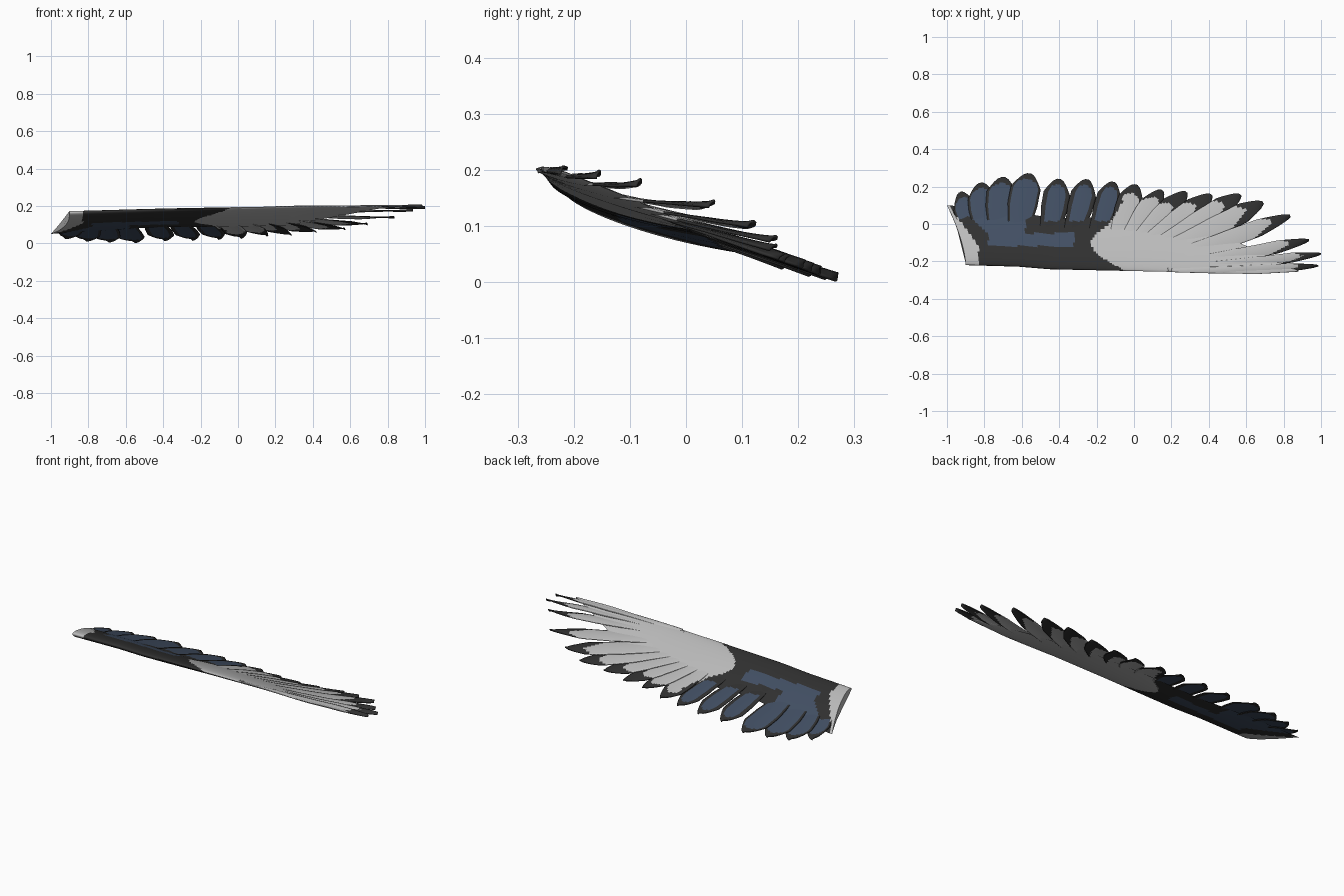
import bpy, bmesh, math
from mathutils import Vector

if "Cube" in bpy.data.objects:
    bpy.data.objects.remove(bpy.data.objects["Cube"])


def material(name, rgb):
    m = bpy.data.materials.new(name)
    m.diffuse_color = (*rgb, 1)
    m.use_nodes = True
    m.node_tree.nodes["Principled BSDF"].inputs["Base Color"].default_value = m.diffuse_color
    return m


MATS = [material("charcoal", (0.03, 0.03, 0.03)),
        material("pale_grey", (0.50, 0.50, 0.50)),
        material("slate_blue", (0.054, 0.078, 0.125))]
DARK, PALE, BLUE = 0, 1, 2


def interp(table, x):
    """Piecewise linear lookup."""
    if x <= table[0][0]:
        return table[0][1]
    for (a, p), (b, q) in zip(table, table[1:]):
        if x <= b:
            return p + (q - p) * (x - a) / (b - a)
    return table[-1][1]


# wing surface: leading edge line, its height, and the backward slope
LEAD_Y = [(-0.9, -0.22), (-0.62, -0.228), (-0.45, -0.242), (0.3, -0.258), (0.65, -0.268), (0.88, -0.255)]
LEAD_Z = [(-0.95, 0.163), (-0.45, 0.178), (0, 0.190), (0.3, 0.196), (0.75, 0.203), (1, 0.2)]
SLOPE = [(-1, 0.35), (-0.5, 0.335), (0, 0.35), (0.28, 0.36), (0.5, 0.32), (0.68, 0.27), (0.83, 0.22), (1, 0.12)]
TRAIL_X = [(-0.9, -1.0), (-0.7, -0.74), (-0.4, -0.42), (0.88, 0.84)]
TRAIL_Y = [(-0.9, 0.10), (-0.7, 0.08), (-0.4, 0.03), (0, 0.04), (0.3, 0.02), (0.6, -0.1), (0.88, -0.235)]
THICK = [(-0.9, 0.024), (-0.3, 0.020), (0.2, 0.013), (0.88, 0.005)]
PALE_EDGE = [(-0.25, -0.05), (-0.17, -0.19), (-0.12, -0.23), (-0.07, -0.225), (0, -0.13), (0.05, -0.1), (0.12, -0.06)]


def height(x, y):
    return interp(LEAD_Z, x) - interp(SLOPE, x) * (y - interp(LEAD_Y, x))


def paint(x, y):
    """Plumage pattern seen from above."""
    if x < -0.83 - 0.75 * max(0, y + 0.12):
        return PALE
    if x > interp(PALE_EDGE, y):
        return PALE
    if x > -0.78 - 1.1 * max(0, y + 0.05):
        if x < -0.32 and -0.118 < y < -0.05:
            return BLUE
        if x < -0.58 and y > -0.118 and y > -0.05 + 0.6 * (x + 0.6):
            return BLUE
    return DARK


def make_object(name, bm, angle):
    bmesh.ops.recalc_face_normals(bm, faces=bm.faces)
    me = bpy.data.meshes.new(name)
    bm.to_mesh(me)
    bm.free()
    for m in MATS:
        me.materials.append(m)
    ob = bpy.data.objects.new(name, me)
    bpy.context.collection.objects.link(ob)
    bpy.ops.object.select_all(action='DESELECT')
    ob.select_set(True)
    bpy.context.view_layer.objects.active = ob
    bpy.ops.object.shade_smooth_by_angle(angle=math.radians(angle))
    return ob


# arm of the wing: a lofted airfoil from root to tip
def wing_arm(stations=150, n=26):
    bm = bmesh.new()
    rings = []
    for i in range(stations + 1):
        xl = -0.9 + 1.78 * i / stations
        xt, yl, yt = interp(TRAIL_X, xl), interp(LEAD_Y, xl), interp(TRAIL_Y, xl)
        ring = []
        for k in range(2 * n):
            w = (n - k) / n                     # 1 trailing, 0 leading, back to -1
            v = abs(w) ** 1.5
            x = xl + (xt - xl) * v ** 1.6
            y = yl + (yt - yl) * v
            h = interp(THICK, xl) * math.sqrt(v) * (1 - v) / 0.385
            ring.append(bm.verts.new((x, y, height(x, y) + math.copysign(h, w))))
        rings.append(ring)
    for a, b in zip(rings, rings[1:]):
        for k in range(2 * n):
            j = (k + 1) % (2 * n)
            f = bm.faces.new((a[k], a[j], b[j], b[k]))
            c = f.calc_center_median()
            f.material_index = paint(c.x, c.y)
    for ring in (rings[0], rings[-1]):
        bm.faces.new(ring).material_index = PALE
    make_object("wing_arm", bm, 50)


# one flight feather: a thin curved blade, twisted so neighbours overlap
def feather(name, root, tip, half, bow, point, kind, rows=36, cols=12):
    root, tip = Vector(root), Vector(tip)
    axis = tip - root
    length = axis.length
    axis.normalize()
    side = Vector((axis.y, -axis.x))            # towards the wing tip
    bm = bmesh.new()
    grid = []
    for i in range(rows + 1):
        t = i / rows
        w = half * min(1, 0.55 + 0.8 * t)
        d = (1 - t) * length
        if d < point:                           # tapered end
            w *= 0.12 + 0.88 * (d / point) ** 0.65
        row = []
        for j in range(cols + 1):
            s = 2 * j / cols - 1
            p = root + axis * (t * length) + side * (s * w + bow * math.sin(math.pi * t))
            z = height(p.x, p.y) + 0.003 - 0.007 * s * min(1, 2 * t) + 0.003 * (1 - s * s)
            row.append(bm.verts.new((p.x, p.y, z)))
        grid.append(row)
    for i in range(rows):
        for j in range(cols):
            f = bm.faces.new((grid[i][j], grid[i][j + 1], grid[i + 1][j + 1], grid[i + 1][j]))
            c = f.calc_center_median()
            s = 2 * (j + 0.5) / cols - 1
            d = (1 - (i + 0.5) / rows) * length
            col = paint(c.x, c.y)
            if kind == "pale":
                if d < 0.10 + 0.09 * max(0, s) + 0.05 * s * s:
                    col = DARK
            elif kind == "short_pale":
                if d < 0.05 + 0.06 * s * s:
                    col = DARK
            else:
                edge = 0.9 if kind == "broad_blue" else 0.68
                if c.y > 0.015 and col != PALE:
                    col = BLUE if abs(s) < edge and d > 0.03 + 0.03 * s * s else DARK
            f.material_index = col
    ob = make_object(name, bm, 40)
    sol = ob.modifiers.new("thickness", 'SOLIDIFY')
    sol.thickness = 0.005
    sol.offset = 0


wing_arm()

# root, tip, half width, bow, taper length, colouring
FEATHERS = [
    ((0.20, -0.245), (0.985, -0.222), 0.022, 0.010, 0.16, "pale"),
    ((0.18, -0.235), (1.00, -0.158), 0.026, 0.012, 0.16, "pale"),
    ((0.15, -0.22), (0.935, -0.085), 0.034, 0.014, 0.17, "pale"),
    ((0.10, -0.20), (0.835, 0.045), 0.046, 0.014, 0.18, "pale"),
    ((0.06, -0.18), (0.69, 0.115), 0.054, 0.010, 0.12, "pale"),
    ((0.03, -0.17), (0.57, 0.155), 0.056, 0.008, 0.12, "pale"),
    ((0.00, -0.15), (0.415, 0.155), 0.060, 0.005, 0.12, "pale"),
    ((-0.02, -0.13), (0.28, 0.17), 0.060, 0.0, 0.11, "pale"),
    ((-0.06, -0.12), (0.15, 0.18), 0.062, 0.0, 0.10, "short_pale"),
    ((-0.10, -0.11), (0.01, 0.21), 0.068, 0.0, 0.08, "short_pale"),
    ((-0.22, -0.11), (-0.11, 0.225), 0.066, 0.005, 0.08, "blue"),
    ((-0.35, -0.11), (-0.25, 0.238), 0.068, 0.005, 0.08, "blue"),
    ((-0.47, -0.11), (-0.40, 0.24), 0.072, 0.005, 0.08, "blue"),
    ((-0.62, -0.11), (-0.56, 0.27), 0.080, -0.010, 0.08, "broad_blue"),
    ((-0.72, -0.11), (-0.70, 0.25), 0.080, -0.005, 0.08, "broad_blue"),
    ((-0.78, -0.11), (-0.82, 0.22), 0.076, -0.005, 0.08, "broad_blue"),
    ((-0.83, -0.10), (-0.93, 0.17), 0.062, -0.005, 0.08, "broad_blue"),
]
for i, args in enumerate(FEATHERS):
    feather("flight_feather_%02d" % (i + 1), *args)
